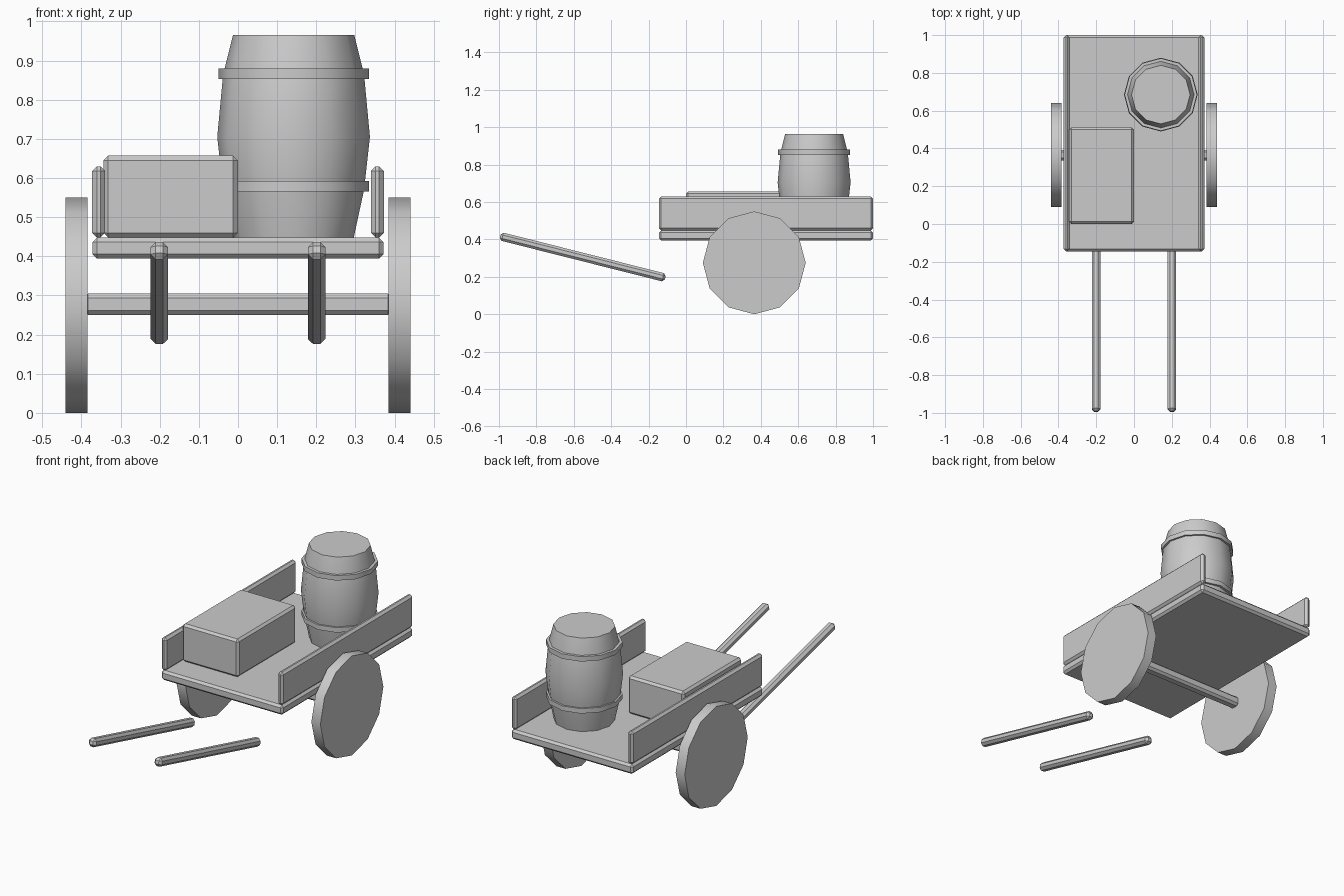
import bpy, bmesh, math
from mathutils import Matrix

if "Cube" in bpy.data.objects:
    bpy.data.objects.remove(bpy.data.objects["Cube"])


def finish(name, bm, smooth=False):
    bmesh.ops.recalc_face_normals(bm, faces=bm.faces)
    mesh = bpy.data.meshes.new(name)
    bm.to_mesh(mesh)
    bm.free()
    obj = bpy.data.objects.new(name, mesh)
    bpy.context.collection.objects.link(obj)
    if smooth:
        bpy.ops.object.select_all(action='DESELECT')
        obj.select_set(True)
        bpy.context.view_layer.objects.active = obj
        bpy.ops.object.shade_smooth_by_angle(angle=math.radians(35))
    return obj


def box(name, center, size, bevel=0.012, tilt=0.0):
    """Box with chamfered edges, optionally tilted about x."""
    bm = bmesh.new()
    bmesh.ops.create_cube(bm, size=1, matrix=Matrix.Diagonal((*size, 1)))
    bmesh.ops.bevel(bm, geom=bm.edges[:], offset=bevel, segments=1,
                    affect='EDGES', profile=0.5)
    bm.transform(Matrix.Translation(center) @ Matrix.Rotation(tilt, 4, 'X'))
    return finish(name, bm)


def lathe(name, profile, center, sides=12, axis_x=False):
    """Capped solid of revolution from (radius, height) pairs."""
    bm = bmesh.new()
    rings = []
    for r, h in profile:
        rings.append([bm.verts.new((r * math.cos(a), r * math.sin(a), h))
                      for a in (2 * math.pi * i / sides for i in range(sides))])
    for low, high in zip(rings, rings[1:]):
        for i in range(sides):
            j = (i + 1) % sides
            bm.faces.new((low[i], low[j], high[j], high[i]))
    bm.faces.new(rings[0][::-1])
    bm.faces.new(rings[-1])
    turn = Matrix.Rotation(math.pi / 2, 4, 'Y') if axis_x else Matrix()
    bm.transform(Matrix.Translation(center) @ turn)
    return finish(name, bm, smooth=True)


# Cart bed and axle
box("bed", (0, 0.4275, 0.421), (0.744, 1.145, 0.054))
box("axle", (0, 0.365, 0.2775), (0.79, 0.055, 0.055))

# Side boards, wheels and pull handles on both sides
for side, s in (("left", -1), ("right", 1)):
    box(side + "_board", (s * 0.356, 0.4275, 0.539), (0.033, 1.145, 0.182))
    lathe(side + "_wheel", [(0.275, -0.0275), (0.275, 0.0275)],
          (s * 0.4125, 0.365, 0.275), axis_x=True)
    box(side + "_handle", (s * 0.201, -0.552, 0.306), (0.045, 0.91, 0.045),
        bevel=0.013, tilt=-0.247)

# Crate
box("crate", (-0.172, 0.256, 0.5525), (0.343, 0.512, 0.209))

# Barrel with two hoops
lathe("barrel", [(0.152, 0.44), (0.180, 0.57), (0.195, 0.705),
                 (0.180, 0.865), (0.155, 0.965)], (0.142, 0.685, 0))
for name, z in (("lower_hoop", 0.579), ("upper_hoop", 0.866)):
    lathe(name, [(0.192, -0.0135), (0.192, 0.0135)], (0.142, 0.685, z))
